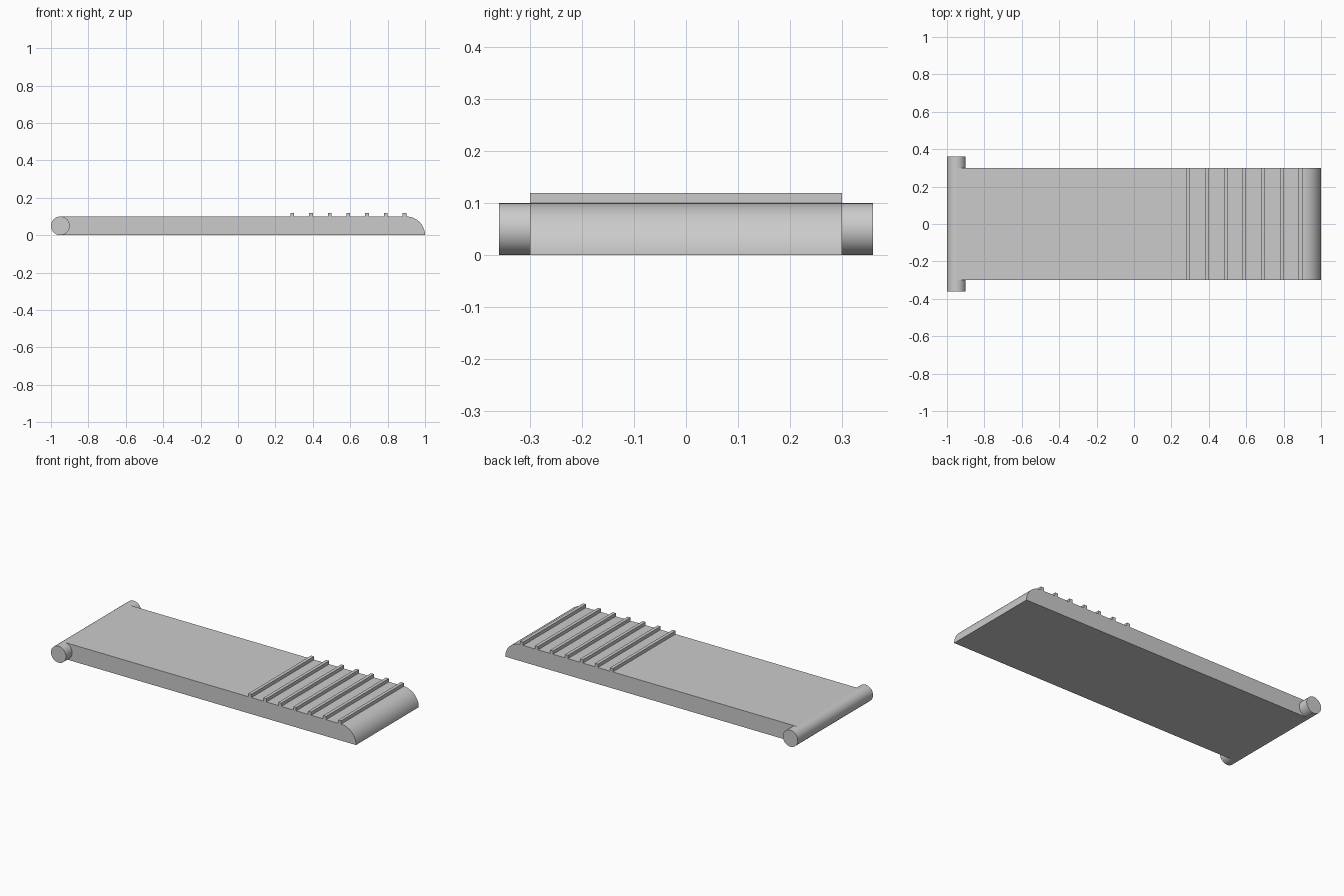
import bpy, bmesh, math

cube = bpy.data.objects.get("Cube")
if cube:
    bpy.data.objects.remove(cube, do_unlink=True)

grey = bpy.data.materials.new("light_grey")
grey.use_nodes = True
grey.diffuse_color = (0.6, 0.6, 0.6, 1)
grey.node_tree.nodes["Principled BSDF"].inputs["Base Color"].default_value = (0.6, 0.6, 0.6, 1)


def extrude_profile(name, points, half_width):
    """Sweep an x-z outline along y, centred on y = 0."""
    bm = bmesh.new()
    face = bm.faces.new([bm.verts.new((x, -half_width, z)) for x, z in points])
    result = bmesh.ops.extrude_face_region(bm, geom=[face])
    moved = [v for v in result["geom"] if isinstance(v, bmesh.types.BMVert)]
    bmesh.ops.translate(bm, vec=(0, 2 * half_width, 0), verts=moved)
    bmesh.ops.recalc_face_normals(bm, faces=bm.faces)
    mesh = bpy.data.meshes.new(name)
    bm.to_mesh(mesh)
    bm.free()
    mesh.materials.append(grey)
    obj = bpy.data.objects.new(name, mesh)
    bpy.context.collection.objects.link(obj)
    bpy.ops.object.select_all(action='DESELECT')
    obj.select_set(True)
    bpy.context.view_layer.objects.active = obj
    bpy.ops.object.shade_smooth_by_angle(angle=math.radians(30))
    return obj


def arc(cx, cz, radius, start, end, steps):
    angles = [math.radians(start + (end - start) * i / steps) for i in range(steps + 1)]
    return [(cx + radius * math.cos(a), cz + radius * math.sin(a)) for a in angles]


# Flat plate with a quarter-round nose
thickness = 0.1
half_width = 0.3
plate = [(-0.95, thickness), (-0.95, 0)] + arc(0.9, 0, thickness, 0, 90, 24)
extrude_profile("plate", plate, half_width)

# Hinge pin across the other end
extrude_profile("hinge_pin", arc(-0.95, 0.05, 0.05, 0, 360, 64)[:-1], 0.36)

# Raised grip ribs
for i in range(7):
    x = 0.28 + 0.1 * i
    rib = [(x, 0.09), (x + 0.02, 0.09), (x + 0.02, 0.12), (x, 0.12)]
    extrude_profile(f"grip_rib_{i + 1}", rib, half_width)
